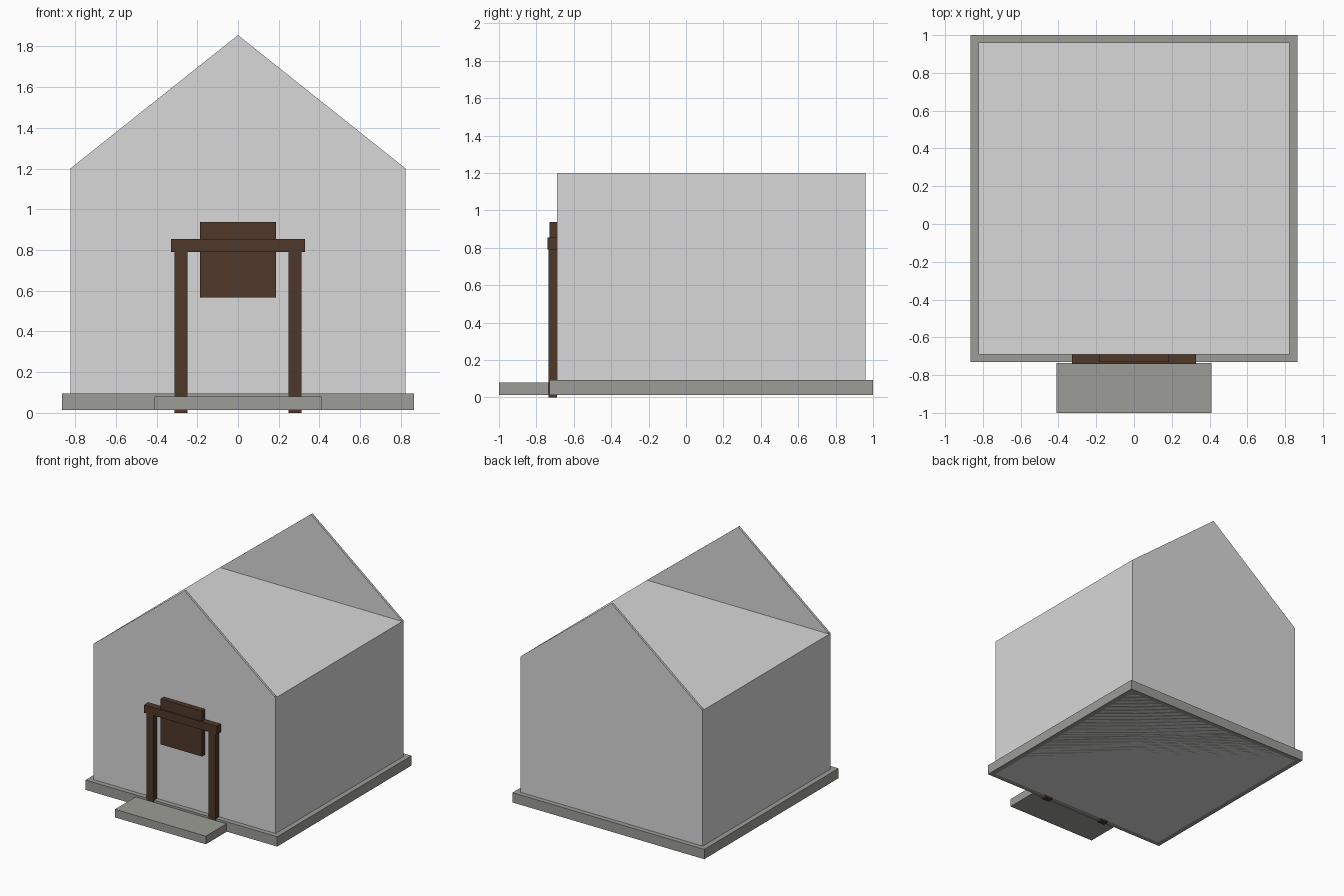
import bpy

if "Cube" in bpy.data.objects:
    bpy.data.objects.remove(bpy.data.objects["Cube"])


def material(name, rgb):
    m = bpy.data.materials.new(name)
    m.diffuse_color = (*rgb, 1)
    m.use_nodes = True
    m.node_tree.nodes["Principled BSDF"].inputs["Base Color"].default_value = m.diffuse_color
    return m


WALL = material("light_grey_wall", (0.69, 0.69, 0.69))
STONE = material("grey_stone", (0.335, 0.335, 0.31))
WOOD = material("dark_brown_wood", (0.077, 0.04, 0.023))


def mesh(name, verts, faces, mat):
    me = bpy.data.meshes.new(name)
    me.from_pydata(verts, [], faces)
    me.materials.append(mat)
    ob = bpy.data.objects.new(name, me)
    bpy.context.collection.objects.link(ob)
    return ob


def box(name, x, y, z, mat):
    verts = [(a, b, c) for a in x for b in y for c in z]
    faces = [(0, 1, 3, 2), (4, 6, 7, 5), (0, 4, 5, 1),
             (2, 3, 7, 6), (0, 2, 6, 4), (1, 5, 7, 3)]
    return mesh(name, verts, faces, mat)


# House shell: flat ceiling, with a free-standing gable at each end
W, Y0, Y1, Z0, EAVE, PEAK = 0.823, -0.69, 0.96, 0.014, 1.2, 1.855
outline = [(-W, Z0), (W, Z0), (W, EAVE), (0, PEAK), (-W, EAVE)]
verts = [(x, y, z) for y in (Y0, Y1) for x, z in outline]
faces = [(0, 1, 2, 3, 4), (9, 8, 7, 6, 5),   # gable walls
         (1, 6, 7, 2), (5, 0, 4, 9),         # side walls
         (4, 2, 7, 9), (0, 5, 6, 1)]         # ceiling and floor
mesh("house_walls", verts, faces, WALL)

# Inner skins of the gables, facing the open loft
for end, y, face in (("front", Y0 + 0.018, (2, 1, 0)), ("back", Y1 - 0.018, (0, 1, 2))):
    mesh(end + "_gable_lining", [(-W, y, EAVE), (W, y, EAVE), (0, y, PEAK)], [face], WALL)

# Stone base and front step
box("foundation", (-0.865, 0.865), (-0.73, 1.0), (0.014, 0.094), STONE)
box("front_step", (-0.41, 0.41), (-1.0, -0.735), (0.014, 0.08), STONE)

# Porch frame with hanging board
for side, s in (("left", -1), ("right", 1)):
    box(side + "_post", sorted((s * 0.248, s * 0.313)), (-0.735, -0.69), (0, 0.79), WOOD)
box("lintel", (-0.328, 0.328), (-0.74, -0.69), (0.79, 0.855), WOOD)
box("door_board", (-0.186, 0.186), (-0.731, -0.69), (0.567, 0.938), WOOD)
